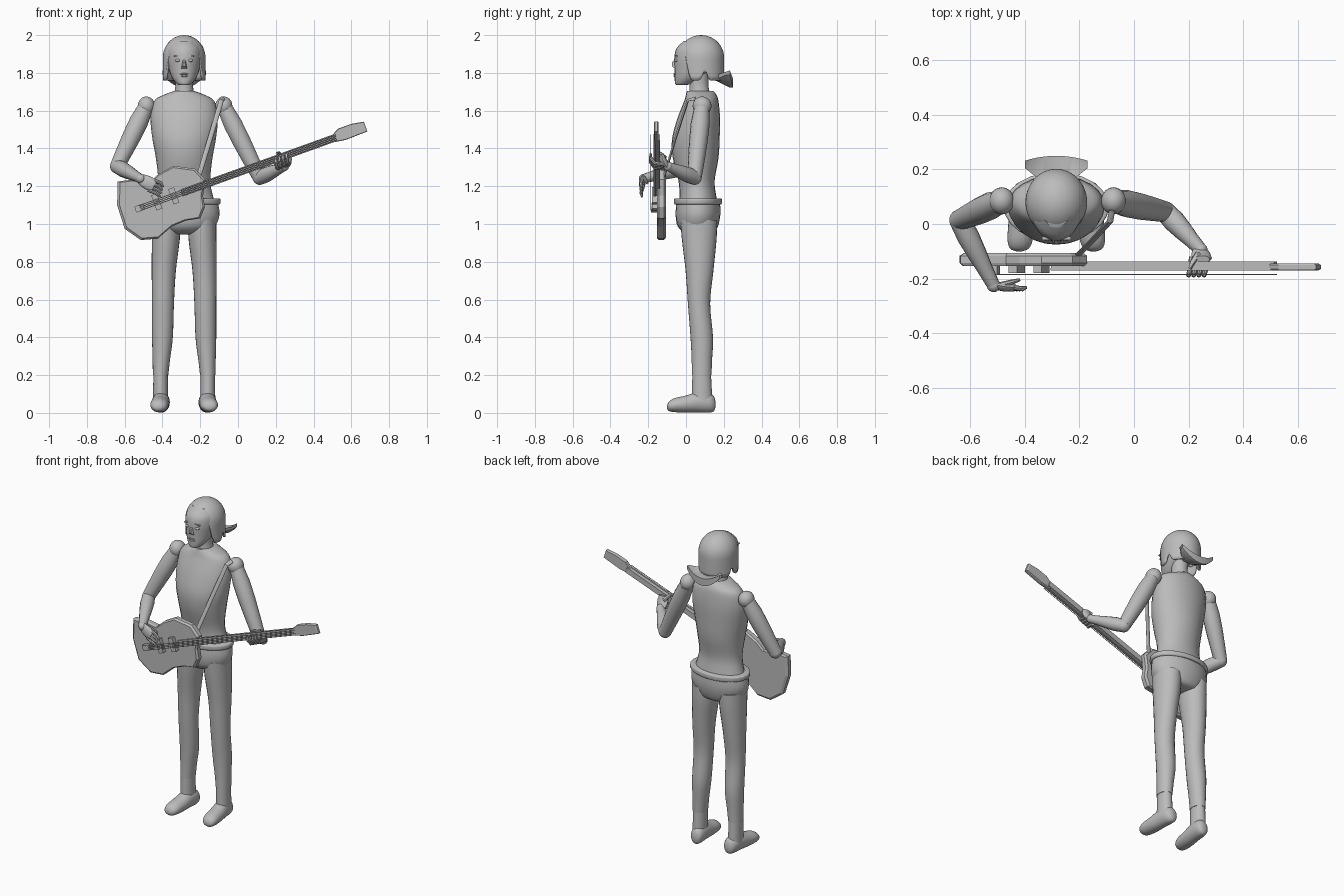
import bpy, bmesh
from math import sin, cos, pi, radians, atan2
from mathutils import Vector, Matrix

if "Cube" in bpy.data.objects:
    bpy.data.objects.remove(bpy.data.objects["Cube"])

grey = bpy.data.materials.new("plain_grey")
grey.use_nodes = True
COLOR = (0.5, 0.5, 0.5, 1)
grey.diffuse_color = COLOR
grey.node_tree.nodes["Principled BSDF"].inputs["Base Color"].default_value = COLOR

CX = -0.285      # body axis
CENTER = Vector((CX, 0, 0))
smooth = []


def finish(name, bm, is_smooth=True):
    bmesh.ops.recalc_face_normals(bm, faces=bm.faces)
    me = bpy.data.meshes.new(name)
    bm.to_mesh(me)
    bm.free()
    me.materials.append(grey)
    ob = bpy.data.objects.new(name, me)
    bpy.context.collection.objects.link(ob)
    if is_smooth:
        smooth.append(ob)
    return ob


def loft(name, rings, is_smooth=True):
    bm = bmesh.new()
    vs = [[bm.verts.new(p) for p in r] for r in rings]
    n = len(vs[0])
    for a, b in zip(vs, vs[1:]):
        for i in range(n):
            j = (i + 1) % n
            bm.faces.new((a[i], a[j], b[j], b[i]))
    bm.faces.new(vs[0])
    bm.faces.new(vs[-1])
    return finish(name, bm, is_smooth)


def resample(stations, k=4):
    # smooth interpolation between stations
    s = [Vector(p) for p in stations]
    out = []
    for i in range(len(s) - 1):
        p0, p1, p2, p3 = s[max(i - 1, 0)], s[i], s[i + 1], s[min(i + 2, len(s) - 1)]
        for q in range(k):
            t = q / k
            out.append(0.5 * (2 * p1 + (p2 - p0) * t + (2 * p0 - 5 * p1 + 4 * p2 - p3) * t * t
                              + (3 * p1 - p0 - 3 * p2 + p3) * t ** 3))
    return out + [s[-1]]


def ellipse(c, u, v, n=24):
    return [c + u * cos(2 * pi * i / n) + v * sin(2 * pi * i / n) for i in range(n)]


def column(name, stations):
    # station: z, x centre, half width, front y, back y
    rings = []
    for z, x, rx, y0, y1 in resample(stations):
        c = CENTER + Vector((x, (y0 + y1) / 2, z))
        rings.append(ellipse(c, Vector((rx, 0, 0)), Vector((0, (y1 - y0) / 2, 0))))
    return loft(name, rings)


def tube(name, points, radii, flat=1.0, ref=(0, 1, 0), n=14):
    pts = [Vector(p) for p in points]
    rings = []
    for i, (p, r) in enumerate(zip(pts, radii)):
        t = (pts[min(i + 1, len(pts) - 1)] - pts[max(i - 1, 0)]).normalized()
        u = t.cross(Vector(ref)).normalized()
        rings.append(ellipse(p, u * r, t.cross(u) * r * flat, n))
    return loft(name, rings)


def limb(name, a, b, radii):
    a, b = Vector(a), Vector(b)
    k = len(radii) - 1
    return tube(name, [a.lerp(b, i / k) for i in range(k + 1)], radii, ref=(0.1, 1, 0.3))


def ball(name, c, size):
    bm = bmesh.new()
    bmesh.ops.create_uvsphere(bm, u_segments=18, v_segments=12, radius=1,
                              matrix=Matrix.Translation(c) @ Matrix.Diagonal((*size, 1)))
    return finish(name, bm)


def slab(name, outline, layers):
    # front outline stacked in depth, each layer scaled about its middle
    mid = sum((Vector(p) for p in outline), Vector((0, 0))) / len(outline)
    rings = []
    for y, s in layers:
        pts = [mid + (Vector(p) - mid) * s for p in outline]
        rings.append([Vector((p.x, y, p.y)) for p in pts])
    return loft(name, rings, False)


def box(name, c, size, tilt=0.0):
    bm = bmesh.new()
    bmesh.ops.create_cube(bm, size=1, matrix=Matrix.Translation(c) @ Matrix.Rotation(-tilt, 4, 'Y')
                          @ Matrix.Diagonal((*size, 1)))
    return finish(name, bm, False)


# Torso, hips and belt
column("torso", [(1.705, 0, .05, .005, .145), (1.685, 0, .105, 0, .16), (1.65, 0, .16, -.01, .172),
                 (1.56, 0, .178, -.045, .18), (1.45, 0, .168, -.074, .178), (1.35, 0, .15, -.07, .172),
                 (1.23, 0, .138, -.04, .152), (1.15, 0, .152, -.035, .16), (1.1, 0, .17, -.04, .17)])
column("hips", [(1.12, 0, .178, -.05, .18), (1.05, 0, .187, -.055, .182), (.99, 0, .165, -.045, .17),
                (.955, 0, .12, -.01, .15), (.945, 0, .06, .03, .11)])
column("belt", [(1.135, 0, .185, -.058, .185), (1.13, 0, .192, -.063, .19),
                (1.11, 0, .192, -.063, .19), (1.103, 0, .185, -.058, .185)])

# Legs, ankles and shoes
for side, s in (("left", 1), ("right", -1)):
    column(side + "_leg", [(1.02, s * .095, .075, -.03, .165), (.92, s * .097, .074, -.022, .162),
                           (.75, s * .108, .064, -.002, .145), (.58, s * .112, .058, .01, .128),
                           (.4, s * .115, .055, .024, .143), (.28, s * .121, .046, .03, .138),
                           (.2, s * .125, .041, .031, .135)])
    column(side + "_ankle", [(.21, s * .125, .038, .034, .132), (.06, s * .125, .04, .03, .14)])
    rings = []
    for y, w, z0, z1 in resample([(-.1, .012, .022, .04), (-.09, .034, .01, .06), (-.06, .046, .004, .078),
                                  (0, .048, .002, .092), (.06, .046, .003, .11), (.12, .042, .002, .108),
                                  (.147, .03, .008, .088), (.156, .012, .03, .06)]):
        c = CENTER + Vector((s * (.128 - y * .08), y, (z0 + z1) / 2))
        rings.append(ellipse(c, Vector((w, 0, 0)), Vector((0, 0, (z1 - z0) / 2))))
    loft(side + "_shoe", rings)

# Head and face
column("neck", [(1.82, 0, .05, .015, .125), (1.74, 0, .046, .02, .118), (1.68, 0, .055, .015, .13)])
column("head", [(1.735, 0, .018, -.048, -.01), (1.742, 0, .038, -.058, .03), (1.775, 0, .064, -.06, .08),
                (1.82, 0, .082, -.061, .14), (1.88, 0, .093, -.062, .17), (1.93, 0, .09, -.05, .175),
                (1.97, 0, .06, -.01, .14)])
nose = [(x, z) for x, z in ((CX - .008, 1.87), (CX + .008, 1.87), (CX + .017, 1.822), (CX - .017, 1.822))]
slab("nose", nose, [(-.045, 1), (-.062, .9), (-.074, .45)])
for s in (-1, 1):
    side = "left" if s > 0 else "right"
    ball(side + "_eye", (CX + s * .034, -.052, 1.866), (.014, .01, .008))
    box(side + "_eyebrow", (CX + s * .036, -.052, 1.89), (.034, .014, .006), -s * .12)
    ball(side + "_ear", (CX + s * .095, .06, 1.85), (.012, .022, .035))
ball("upper_lip", (CX, -.058, 1.794), (.022, .008, .005))
ball("lower_lip", (CX, -.058, 1.784), (.018, .008, .006))

# Hair: dome with a raised fringe and long sides
bm = bmesh.new()
COLS, ROWS = 56, 16
grid = []
for r in range(1, ROWS + 1):
    row = []
    for i in range(COLS):
        a = 2 * pi * i / COLS
        deg = abs((a + pi) % (2 * pi) - pi) * 180 / pi
        t = min(max((deg - 38) / 28, 0), 1)
        low = 1.927 - .167 * t * t * (3 - 2 * t)
        if 88 < deg < 112:
            low += .06 * (1 - abs(deg - 100) / 12)
        z = 2.0 - (2.0 - low) * (r / ROWS) ** 1.7
        k = max(1 - (max(z - 1.88, 0) / .12) ** 2, 0) ** .5
        row.append(bm.verts.new((CX + .113 * k * sin(a), .08 - .122 * k * cos(a), z)))
    grid.append(row)
tip = bm.verts.new((CX, .08, 2.0))
for i in range(COLS):
    j = (i + 1) % COLS
    bm.faces.new((tip, grid[0][i], grid[0][j]))
    for a, b in zip(grid, grid[1:]):
        bm.faces.new((a[i], b[i], b[j], a[j]))
hair = finish("hair", bm)
mod = hair.modifiers.new("thickness", 'SOLIDIFY')
mod.thickness = .012

# Flared hair end at the nape, curling upward at both tips
rings = []
for i in range(17):
    t = i / 8 - 1
    x, lift = CX + .115 * t, .045 * t * t
    inner, outer = .165 + .04 * t * t, .25 - .018 * t * t
    rings.append([Vector(p) for p in ((x * .4 + CX * .6, .15, 1.785), (x, inner, 1.768 + lift * .8),
                                      (x, outer, 1.768 + lift), (x, outer, 1.722 + lift * 1.5),
                                      (x, outer - .018, 1.722 + lift * 1.5),
                                      (x * .4 + CX * .6, .15, 1.762))])
loft("flared_hair_end", rings)

# Arms
ARMS = {"right": ((-.485, .085, 1.625), (-.64, .015, 1.305), (-.515, -.225, 1.24)),
        "left": ((-.075, .085, 1.625), (.115, .045, 1.245), (.245, -.095, 1.305))}
for side, (sh, el, wr) in ARMS.items():
    ball(side + "_shoulder", sh, (.046, .05, .05))
    limb(side + "_upper_arm", sh, el, (.04, .05, .049, .044, .038))
    ball(side + "_elbow", el, (.038, .038, .038))
    limb(side + "_forearm", el, wr, (.038, .041, .036, .029, .024))
    ball(side + "_wrist", wr, (.025, .025, .025))

# Strumming hand
tube("right_palm", [(-.53, -.22, 1.245), (-.5, -.228, 1.23), (-.47, -.232, 1.215), (-.445, -.233, 1.2)],
     (.022, .033, .037, .032), .45)
for i in range(4):
    dx, dz = .011 * i, .017 * i
    tube("right_finger", [(-.475 + dx, -.233, 1.18 + dz), (-.44 + dx, -.238, 1.165 + dz),
                          (-.41 + dx * .4, -.233, 1.145 + dz)], (.01, .009, .006), n=8)
tube("right_thumb", [(-.49, -.225, 1.245), (-.455, -.215, 1.235), (-.42, -.205, 1.215)], (.012, .01, .006), n=8)

# Fretting hand curled round the neck
tube("left_palm", [(.24, -.09, 1.3), (.245, -.11, 1.32), (.25, -.125, 1.345), (.25, -.13, 1.37)],
     (.024, .036, .036, .028), .5)
for i in range(4):
    x, z = .2 + .019 * i, 1.338 + .008 * i
    tube("left_finger", [(x + .012, -.12, z - .045), (x + .006, -.165, z - .04), (x, -.188, z - .01),
                         (x, -.186, z + .012)], (.01, .01, .009, .006), ref=(1, 0, 0), n=8)
tube("left_thumb", [(.235, -.11, 1.35), (.215, -.14, 1.375), (.205, -.165, 1.375)], (.012, .01, .006), n=8)

# Guitar body, neck and headstock
slab("guitar_body", [(-.637, 1.225), (-.56, 1.235), (-.47, 1.22), (-.42, 1.265), (-.34, 1.308), (-.225, 1.292),
                     (-.172, 1.235), (-.185, 1.15), (-.175, 1.09), (-.2, 1.03), (-.275, 1.018), (-.35, .987),
                     (-.425, .922), (-.515, .915), (-.6, .975), (-.64, 1.1)],
     [(-.107, .94), (-.117, 1), (-.143, 1), (-.154, .95)])
TILT = atan2(.295, .82)


def along(x, y):
    # point on the string line
    return Vector((x, y, 1.16 + (x + .31) * .36))


box("guitar_neck", along(.11, -.15), (.87, .024, .034), TILT)
box("fretboard", along(.11, -.166), (.87, .01, .04), TILT)
slab("headstock", [(.49, 1.462), (.53, 1.505), (.6, 1.53), (.667, 1.542), (.685, 1.49), (.57, 1.445),
                   (.505, 1.432)], [(-.145, .92), (-.15, 1), (-.165, 1), (-.17, .92)])
for x in (-.43, -.34):
    box("pickup", along(x, -.165), (.032, .03, .085), TILT)
box("bridge", along(-.52, -.167), (.05, .034, .034), TILT)
across = Vector((-sin(TILT), 0, cos(TILT)))
for i in range(4):
    off = across * (i - 1.5) * .009
    tube("string", [along(-.52, -.186) + off, along(.52, -.186) + off], (.002, .002), n=6)

# Shoulder strap
tube("strap", [(-.08, .05, 1.665), (-.088, .01, 1.655), (-.15, -.058, 1.445), (-.21, -.118, 1.245)],
     (.013, .013, .013, .013), .5)

bpy.ops.object.select_all(action='DESELECT')
for ob in smooth:
    ob.select_set(True)
bpy.context.view_layer.objects.active = smooth[0]
bpy.ops.object.shade_smooth_by_angle(angle=radians(42))
